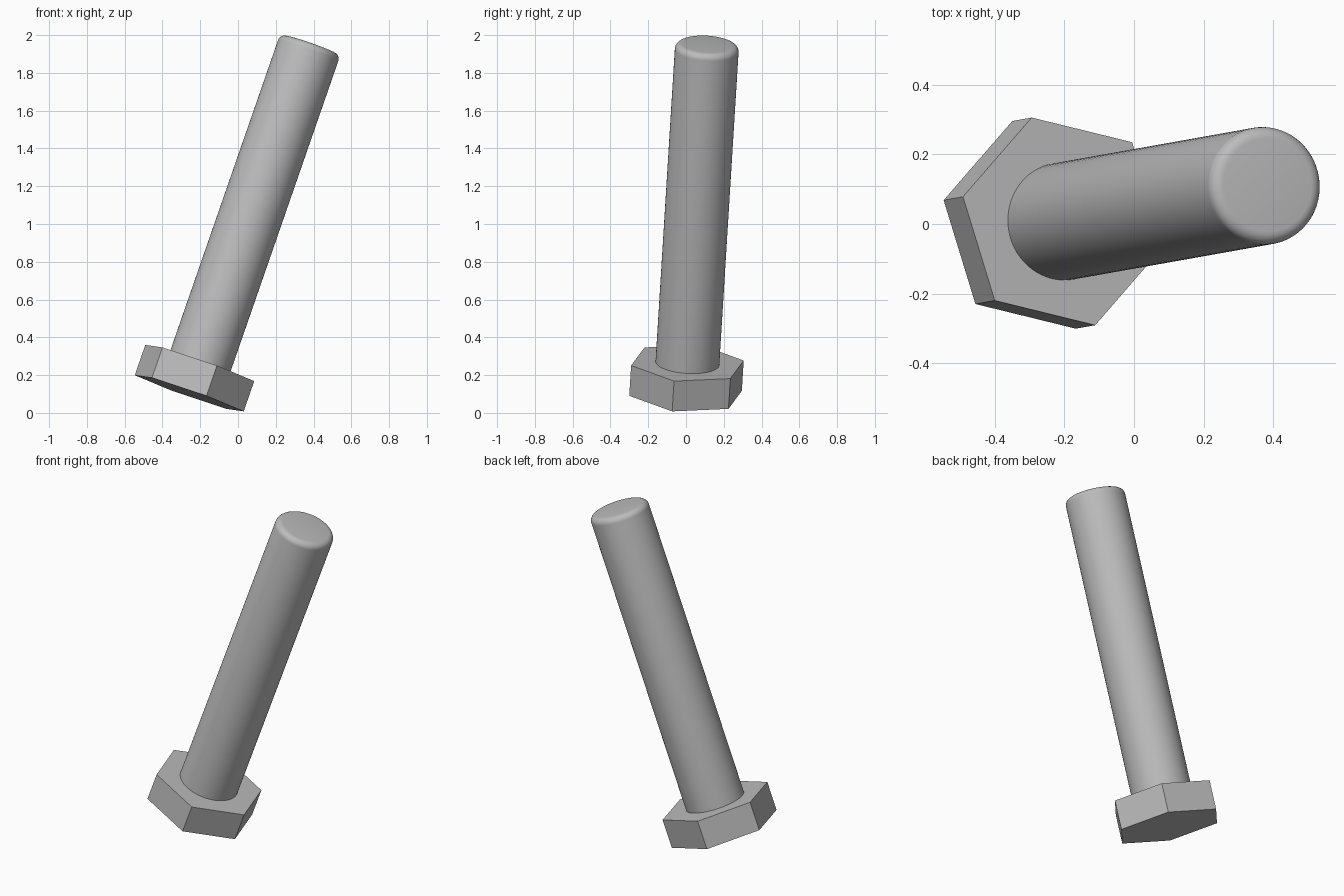
import bpy
import bmesh
from math import radians
from mathutils import Matrix, Vector

cube = bpy.data.objects.get("Cube")
if cube:
    bpy.data.objects.remove(cube, do_unlink=True)

HEAD_RADIUS, HEAD_HEIGHT = 0.312, 0.17
SHAFT_RADIUS, SHAFT_LENGTH, ROUNDING = 0.169, 1.789, 0.035

# Leaning frame: origin at the centre of the head's shaft side, z along the bolt,
# x towards one corner of the hexagon
axis = Vector((0.347, 0.0617, 1)).normalized()
corner = Vector((0.061, 0.3025, 0))
corner.z = -(corner.x * axis.x + corner.y * axis.y) / axis.z
corner.normalize()
frame = Matrix((corner, axis.cross(corner), axis)).transposed().to_4x4()
frame.translation = (-0.2025, 0.0075, 0.264)

steel = bpy.data.materials.new("grey_steel")
steel.use_nodes = True
grey = (0.5, 0.5, 0.5, 1)
steel.diffuse_color = grey
steel.node_tree.nodes["Principled BSDF"].inputs["Base Color"].default_value = grey


def prism(name, sides, radius, bottom, top, rounding=0):
    """Upright prism between two heights, with an optionally rounded top rim."""
    bm = bmesh.new()
    bmesh.ops.create_cone(bm, cap_ends=True, segments=sides, radius1=radius, radius2=radius,
                          depth=top - bottom,
                          matrix=Matrix.Translation((0, 0, (top + bottom) / 2))
                          @ Matrix.Rotation(radians(90), 4, "Z"))
    if rounding:
        rim = [e for e in bm.edges if all(v.co.z > top - 0.001 for v in e.verts)]
        bmesh.ops.bevel(bm, geom=rim, offset=rounding, segments=6, profile=0.5,
                        affect="EDGES")
    mesh = bpy.data.meshes.new(name)
    bm.to_mesh(mesh)
    bm.free()
    mesh.materials.append(steel)
    obj = bpy.data.objects.new(name, mesh)
    obj.matrix_world = frame
    bpy.context.collection.objects.link(obj)
    return obj


# Hexagonal head, sharp and flat
head = prism("hex_head", 6, HEAD_RADIUS, -HEAD_HEIGHT, 0)
head.rotation_euler = frame.to_euler()
# Turn the hexagon so a corner lies on the frame's x direction
head.data.transform(Matrix.Rotation(radians(-90), 4, "Z"))

# Smooth round shaft with a rounded end
shaft = prism("shaft", 64, SHAFT_RADIUS, -0.02, SHAFT_LENGTH, ROUNDING)
bpy.ops.object.select_all(action="DESELECT")
shaft.select_set(True)
bpy.context.view_layer.objects.active = shaft
bpy.ops.object.shade_smooth_by_angle(angle=radians(30))
